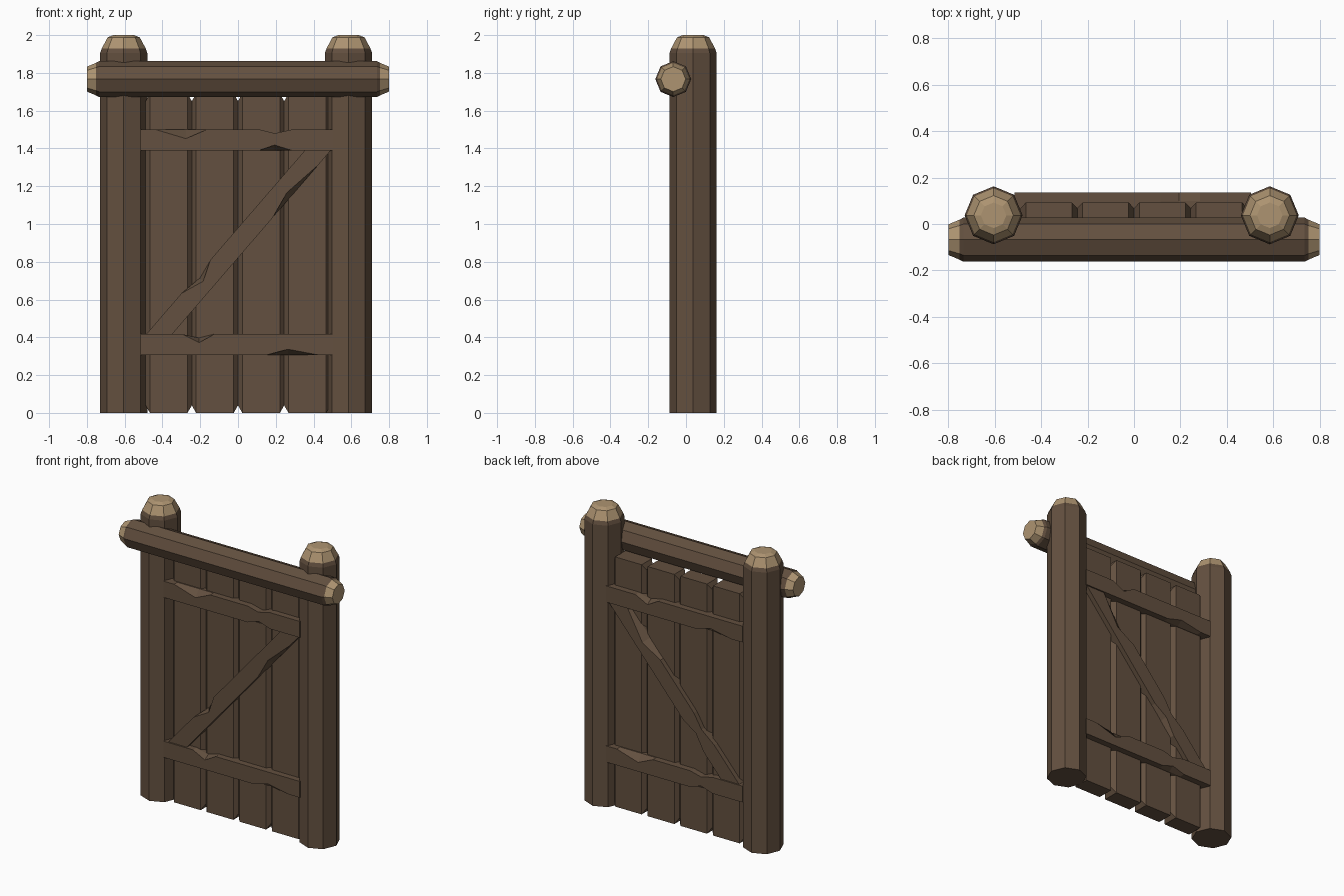
import bpy, bmesh, math
from mathutils import Matrix

if "Cube" in bpy.data.objects:
    bpy.data.objects.remove(bpy.data.objects["Cube"])

CY = 0.0375   # depth centre of posts, planks and rails


def material(name, rgb):
    m = bpy.data.materials.new(name)
    m.diffuse_color = (*rgb, 1)
    m.use_nodes = True
    m.node_tree.nodes["Principled BSDF"].inputs["Base Color"].default_value = m.diffuse_color
    return m


BARK = material("dark brown wood", (0.125, 0.08, 0.05))
CUT = material("pale cut wood", (0.42, 0.295, 0.165))


def finish(bm, name, matrix=Matrix(), mats=(BARK,)):
    bmesh.ops.recalc_face_normals(bm, faces=bm.faces)
    me = bpy.data.meshes.new(name)
    bm.to_mesh(me)
    bm.free()
    for m in mats:
        me.materials.append(m)
    ob = bpy.data.objects.new(name, me)
    ob.matrix_world = matrix
    bpy.context.collection.objects.link(ob)
    return ob


def loft(rings):
    """Skin a list of equal-length closed rings and cap both ends."""
    bm = bmesh.new()
    vs = [[bm.verts.new(p) for p in r] for r in rings]
    n = len(rings[0])
    for a, b in zip(vs, vs[1:]):
        for i in range(n):
            j = (i + 1) % n
            bm.faces.new((a[i], a[j], b[j], b[i]))
    bm.faces.new(vs[0])
    bm.faces.new(vs[-1])
    return bm


def log(name, profile, matrix, is_cut):
    """Eight-sided log along z; profile is (radius, height) pairs."""
    bm = loft([[(r * math.cos(k * math.pi / 4), r * math.sin(k * math.pi / 4), z)
                for k in range(8)] for r, z in profile])
    for f in bm.faces:
        f.material_index = int(is_cut(f.calc_center_median().z))
    finish(bm, name, matrix, (BARK, CUT))


def nicked_board(name, length, height, depth, matrix):
    """Board along x with chipped edges, same chips turned round on the back."""
    h, d, hl = height / 2, depth / 2, length / 2
    s = hl / 0.51
    xs = [-0.51, -0.43, -0.27, -0.16, 0.12, 0.2, 0.29, 0.51]

    def ring(y, top, bottom):
        up = [(x * s, y, h - top.get(x, 0)) for x in xs]
        low = [(x * s, y, -h + bottom.get(x, 0)) for x in xs]
        return up + low[::-1]

    soft = {0.2: 0.02}
    rings = [ring(-d, {-0.27: 0.048, 0.2: 0.02}, {0.2: 0.028}),
             ring(-d + 0.035, soft, {}),
             ring(d - 0.035, soft, {}),
             ring(d, {0.2: 0.045}, {-0.27: 0.03})]
    finish(loft(rings), name, matrix)


# Posts with pale tapered tops
for side, x in (("left", -0.605), ("right", 0.585)):
    log(side + "_post",
        [(0.125, 0), (0.125, 1.905), (0.116, 1.93), (0.085, 1.988), (0.055, 2.0)],
        Matrix.Translation((x, CY, 0)), lambda z: z > 1.935)

# Crossbar in front of the posts, pale at both ends
log("crossbar",
    [(0.066, -0.8), (0.086, -0.752), (0.095, -0.735),
     (0.095, 0.735), (0.086, 0.752), (0.066, 0.8)],
    Matrix.Translation((0, -0.0675, 1.767)) @ Matrix.Rotation(math.pi / 2, 4, 'Y'),
    lambda z: abs(z) > 0.755)

# Four upright planks with chamfered sides and clipped corners
W, H, C, D = 0.1225, 1.69, 0.023, 0.055
for i in range(4):
    bm = bmesh.new()
    for sx in (-1, 1):
        for sy in (-1, 1):
            for z, inner in ((0, 0.04), (H, H - 0.04)):
                bm.verts.new((sx * (W - C), sy * D, z))
                bm.verts.new((sx * W, sy * (D - 0.025), inner))
                bm.verts.new((sx * (W - C), sy * (D - 0.025), z))
    bmesh.ops.convex_hull(bm, input=bm.verts)
    bmesh.ops.dissolve_limit(bm, angle_limit=0.01, verts=bm.verts, edges=bm.edges)
    finish(bm, f"plank_{i + 1}", Matrix.Translation(((i - 1.5) * 0.2445, CY, 0)))

# Upper and lower rails, the lower one turned round
turn = Matrix.Rotation(math.pi, 4, 'Z')
nicked_board("upper_rail", 1.02, 0.11, 0.195, Matrix.Translation((-0.006, CY, 1.445)))
nicked_board("lower_rail", 1.02, 0.11, 0.195, Matrix.Translation((-0.006, CY, 0.362)) @ turn)

# Diagonal brace between the rails
nicked_board("diagonal_brace", 1.4, 0.104, 0.176,
             Matrix.Translation((0, CY, 0.9))
             @ Matrix.Rotation(-math.radians(49.2), 4, 'Y') @ turn)
